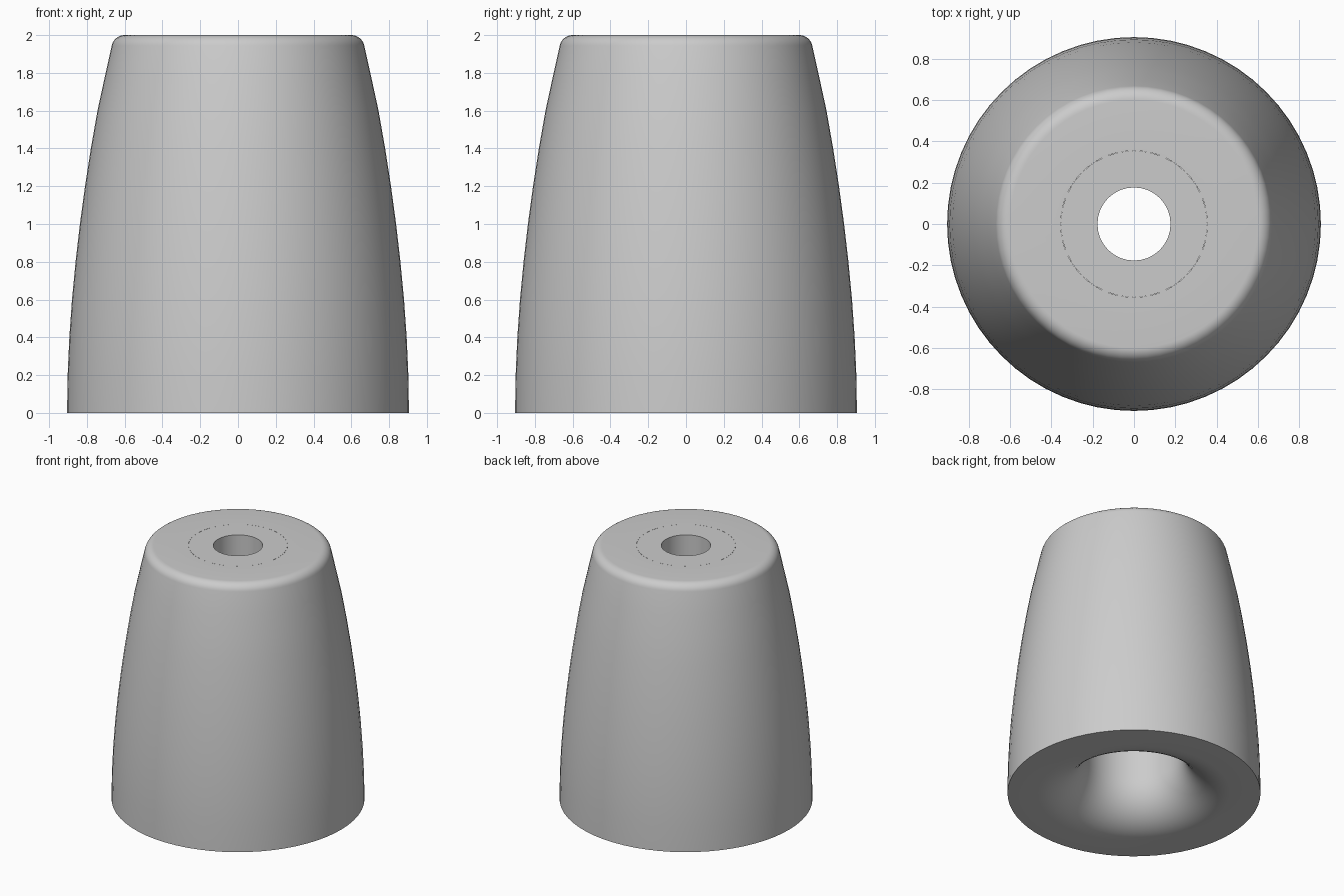
import bpy, bmesh, math

if "Cube" in bpy.data.objects:
    bpy.data.objects.remove(bpy.data.objects["Cube"], do_unlink=True)

grey = bpy.data.materials.new("plain_grey")
grey.use_nodes = True
COLOUR = (0.6, 0.6, 0.6, 1)
grey.diffuse_color = COLOUR
grey.node_tree.nodes["Principled BSDF"].inputs["Base Color"].default_value = COLOUR


def arc(r, z, radius, start, end, steps):
    """Points of an arc in the (radius, height) plane, angles in degrees."""
    angles = [math.radians(start + (end - start) * i / steps) for i in range(steps + 1)]
    return [(r + radius * math.cos(a), z + radius * math.sin(a)) for a in angles]


def lathe(name, profile, sides):
    """Revolve a closed profile around the z axis."""
    bm = bmesh.new()
    verts = [bm.verts.new((r, 0, z)) for r, z in profile]
    edges = [bm.edges.new((v, verts[i - 1])) for i, v in enumerate(verts)]
    bmesh.ops.spin(bm, geom=verts + edges, cent=(0, 0, 0), axis=(0, 0, 1),
                   angle=math.tau, steps=sides, use_merge=True)
    bmesh.ops.remove_doubles(bm, verts=bm.verts, dist=0.0005)
    bmesh.ops.recalc_face_normals(bm, faces=bm.faces)
    mesh = bpy.data.meshes.new(name)
    bm.to_mesh(mesh)
    bm.free()
    mesh.materials.append(grey)
    obj = bpy.data.objects.new(name, mesh)
    bpy.context.collection.objects.link(obj)
    bpy.ops.object.select_all(action='DESELECT')
    obj.select_set(True)
    bpy.context.view_layer.objects.active = obj
    bpy.ops.object.shade_smooth_by_angle(angle=math.radians(35))
    return obj


BORE, HOLE, TOP, FLARE = 0.355, 0.177, 2.0, 0.335

# Tapered body: bulging side, rounded top edge, bore with a flared mouth
side = [(0.905, 0), (0.902, 0.2), (0.893, 0.4), (0.879, 0.6), (0.86, 0.8),
        (0.837, 1.0), (0.81, 1.2), (0.779, 1.4), (0.744, 1.6), (0.705, 1.78)]
top_edge = arc(0.6, TOP - 0.07, 0.07, 12, 90, 8)
mouth = arc(BORE + FLARE, FLARE, FLARE, 180, 270, 12)
lathe("body", side + top_edge + [(BORE, TOP)] + mouth, 64)

# Flush bushing closing the top of the bore around the through hole
lathe("bushing", [(BORE, TOP), (HOLE, TOP), (HOLE, 1.6), (BORE, 1.6)], 32)
